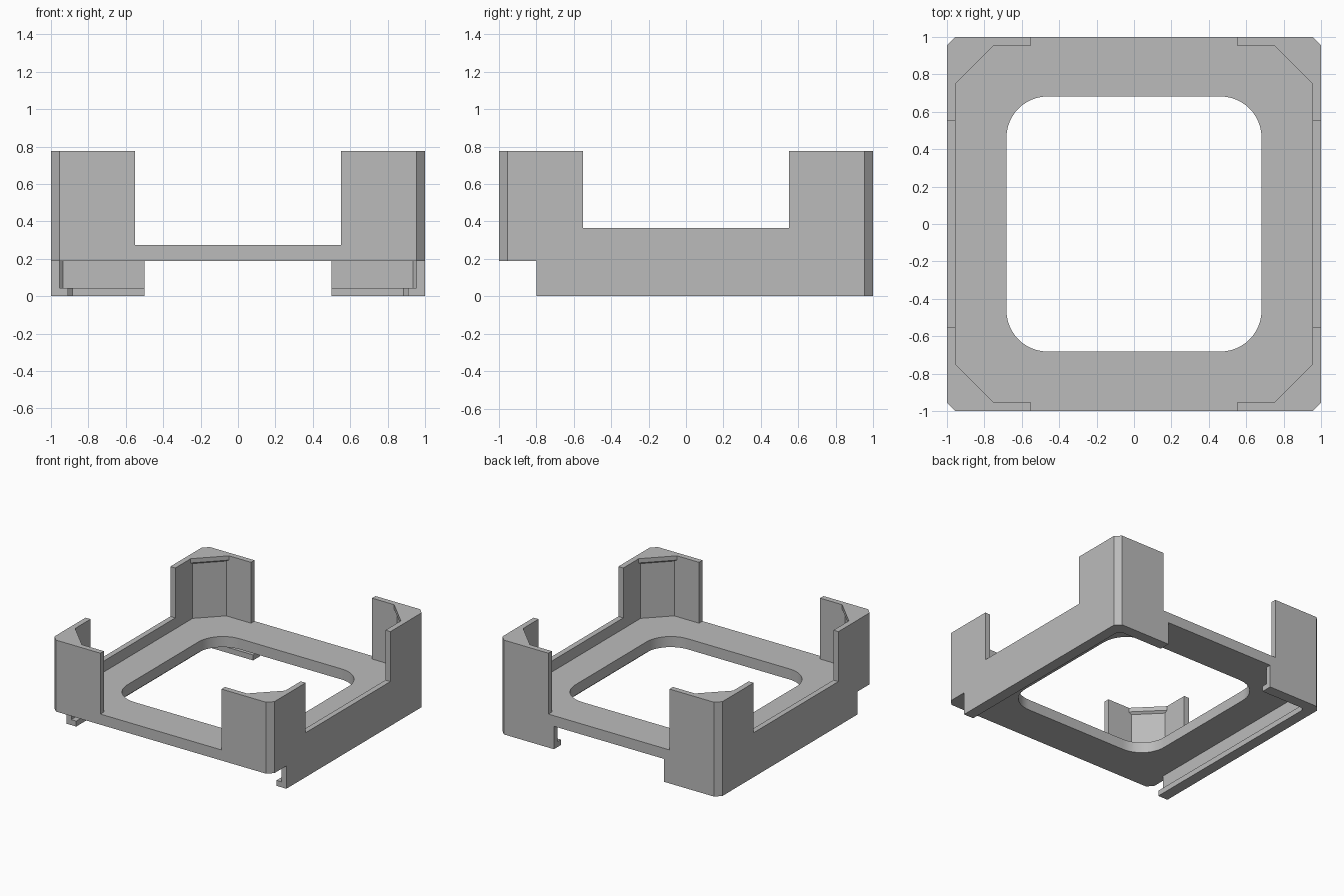
import bpy, bmesh, math

cube = bpy.data.objects.get("Cube")
if cube:
    bpy.data.objects.remove(cube, do_unlink=True)

# Main levels and sizes
TOP, SIDE_TOP, PLATE_TOP, PLATE_BOTTOM = 0.775, 0.365, 0.275, 0.188
WALL, LIP, FAR = 0.955, 0.91, 1.2

grey = bpy.data.materials.new("light grey plastic")
grey.use_nodes = True
colour = (0.5, 0.5, 0.5, 1)
grey.diffuse_color = colour
grey.node_tree.nodes["Principled BSDF"].inputs["Base Color"].default_value = colour


def corner_square(half, chamfer):
    """Square outline with cut corners, counter-clockwise."""
    a = half - chamfer
    return [(half, -a), (half, a), (a, half), (-a, half),
            (-half, a), (-half, -a), (-a, -half), (a, -half)]


def round_square(half, radius, steps=12):
    """Square outline with rounded corners."""
    c = half - radius
    points = []
    for quarter, (sx, sy) in enumerate([(1, 1), (-1, 1), (-1, -1), (1, -1)]):
        for i in range(steps + 1):
            t = math.pi / 2 * (quarter + i / steps)
            points.append((sx * c + radius * math.cos(t), sy * c + radius * math.sin(t)))
    return points


def rect(x0, x1, y0, y1):
    return [(x0, y0), (x1, y0), (x1, y1), (x0, y1)]


def loft(name, layers):
    """Closed solid through a stack of (height, outline) layers."""
    bm = bmesh.new()
    rings = [[bm.verts.new((x, y, z)) for x, y in outline] for z, outline in layers]
    n = len(rings[0])
    bm.faces.new(rings[0][::-1])
    bm.faces.new(rings[-1])
    for low, high in zip(rings, rings[1:]):
        for i in range(n):
            j = (i + 1) % n
            bm.faces.new((low[i], low[j], high[j], high[i]))
    bmesh.ops.recalc_face_normals(bm, faces=bm.faces)
    mesh = bpy.data.meshes.new(name)
    bm.to_mesh(mesh)
    bm.free()
    mesh.materials.append(grey)
    obj = bpy.data.objects.new(name, mesh)
    bpy.context.collection.objects.link(obj)
    return obj


def prism(name, outline, z0, z1):
    return loft(name, [(z0, outline), (z1, outline)])


# Solid block with cut corners
frame = prism("corner_frame", corner_square(1, 0.045), 0, TOP)

# Room above the plate: thick corners with a small overhanging lip at the top
post = corner_square(WALL, 0.18)
post_lip = corner_square(WALL, 0.205)
upper_room = loft("upper_room_cutter", [(PLATE_TOP, post), (TOP - 0.05, post),
                                        (TOP - 0.035, post_lip), (FAR, post_lip)])

# Room below the plate: thin walls with a rail lip along the bottom
rail = corner_square(LIP, 0.025)
wall = corner_square(WALL, 0.02)
lower_room = loft("lower_room_cutter", [(-0.2, rail), (0.045, rail),
                                        (0.045, wall), (PLATE_BOTTOM, wall)])

cutters = [
    upper_room,
    lower_room,
    # Gaps between the corner posts
    prism("front_back_gap_cutter", rect(-0.55, 0.55, -FAR, FAR), PLATE_TOP, FAR),
    prism("side_gap_cutter", rect(-FAR, FAR, -0.55, 0.55), SIDE_TOP, FAR),
    # Open front and back slot under the plate
    prism("front_notch_cutter", rect(-FAR, FAR, -FAR, -0.8), -0.2, PLATE_BOTTOM),
    prism("back_slot_cutter", rect(-0.5, 0.5, 0.7, FAR), -0.2, PLATE_BOTTOM),
    # Rounded window through the plate
    prism("window_cutter", round_square(0.682, 0.22), 0.1, 0.5),
]

for cutter in cutters:
    cutter.hide_render = True
    mod = frame.modifiers.new(cutter.name, "BOOLEAN")
    mod.operation = "DIFFERENCE"
    mod.solver = "EXACT"
    mod.object = cutter

# Bake the cuts and remove the helpers
bpy.context.view_layer.update()
graph = bpy.context.evaluated_depsgraph_get()
result = bpy.data.meshes.new_from_object(frame.evaluated_get(graph))
frame.modifiers.clear()
frame.data = result
for cutter in cutters:
    bpy.data.objects.remove(cutter, do_unlink=True)

bpy.ops.object.select_all(action="DESELECT")
frame.select_set(True)
bpy.context.view_layer.objects.active = frame
bpy.ops.object.shade_smooth_by_angle(angle=math.radians(20))
